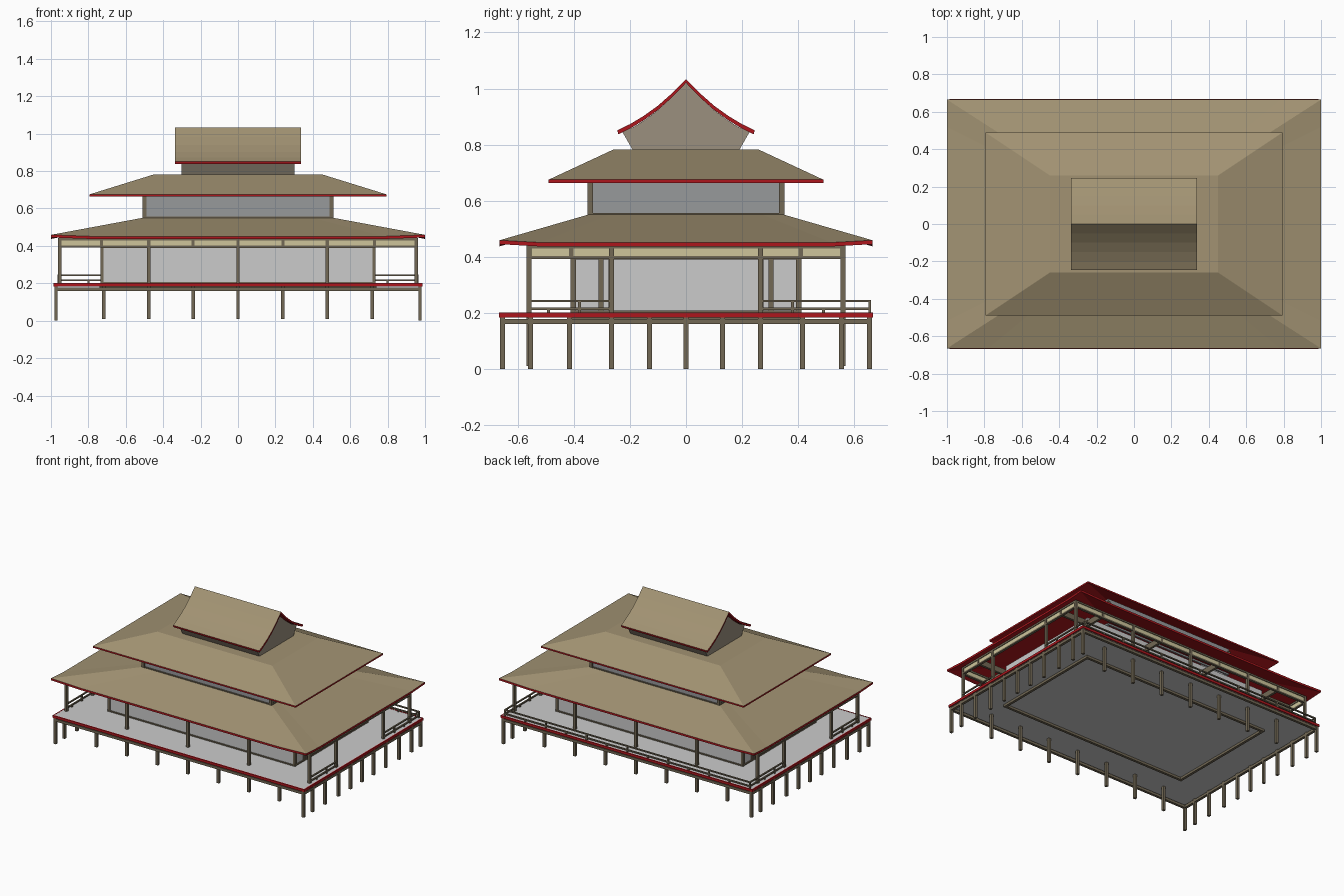
import bpy, bmesh

if "Cube" in bpy.data.objects:
    bpy.data.objects.remove(bpy.data.objects["Cube"])


def material(name, rgb):
    m = bpy.data.materials.new(name)
    m.diffuse_color = (*rgb, 1)
    m.use_nodes = True
    m.node_tree.nodes["Principled BSDF"].inputs["Base Color"].default_value = m.diffuse_color
    return m


ROOF = material("roof_brown", (0.36, 0.29, 0.17))
RED = material("red_trim", (0.42, 0.008, 0.012))
WOOD = material("wood", (0.17, 0.14, 0.09))
CREAM = material("cream", (0.62, 0.56, 0.33))
DARK = material("dark_plaster", (0.31, 0.32, 0.33))
GABLE = material("gable_brown", (0.33, 0.28, 0.21))


def finish(name, bm, mats):
    bmesh.ops.recalc_face_normals(bm, faces=bm.faces)
    me = bpy.data.meshes.new(name)
    bm.to_mesh(me)
    bm.free()
    ob = bpy.data.objects.new(name, me)
    bpy.context.collection.objects.link(ob)
    for m in mats:
        me.materials.append(m)
    return ob


def boxes(name, spans, mat=None):
    """One object made of boxes given as (x0, x1, y0, y1, z0, z1)."""
    bm = bmesh.new()
    for x0, x1, y0, y1, z0, z1 in spans:
        for v in bmesh.ops.create_cube(bm, size=1)["verts"]:
            v.co = (x0 + (v.co.x + 0.5) * (x1 - x0),
                    y0 + (v.co.y + 0.5) * (y1 - y0),
                    z0 + (v.co.z + 0.5) * (z1 - z0))
    return finish(name, bm, [mat] if mat else [])


def post(x, y, z0, z1, w=0.018):
    return (x - w / 2, x + w / 2, y - w / 2, y + w / 2, z0, z1)


def frame(x, y, z0, z1, w):
    """Rectangular loop of four bars with outer half-sizes x and y."""
    return [(-x, x, s * y - (w if s > 0 else 0), s * y + (w if s < 0 else 0), z0, z1)
            for s in (-1, 1)] + \
           [(s * x - (w if s > 0 else 0), s * x + (w if s < 0 else 0), -y + w, y - w, z0, z1)
            for s in (-1, 1)]


def hip_roof(name, eave, top, z0, z1, thick, lift=0, cap=True):
    """Sloped shell: brown above, red fascia and underside, lifted corners."""
    bm = bmesh.new()
    f = 0.78
    unit = [(-1, -1), (-f, -1), (f, -1), (1, -1), (1, -f), (1, f),
            (1, 1), (f, 1), (-f, 1), (-1, 1), (-1, f), (-1, -f)]

    def ring(size, z, up):
        return [bm.verts.new((u * size[0], v * size[1], z + (up if abs(u * v) == 1 else 0)))
                for u, v in unit]
    a, b = ring(eave, z0 + thick, lift), ring(top, z1, 0)
    c, d = ring(eave, z0, lift), ring(top, z1 - thick, 0)
    for lo, hi, mi in ((a, b, 0), (c, a, 1), (c, d, 1), (d, b, 1)):
        for i in range(12):
            j = (i + 1) % 12
            bm.faces.new((lo[i], lo[j], hi[j], hi[i])).material_index = mi
    if cap:
        bm.faces.new(b)
        bm.faces.new(d).material_index = 1
    return finish(name, bm, [ROOF, RED])


def extrude_profile(name, pts, half, mats, red_from=None):
    """Closed (y, z) profile extruded along x."""
    bm = bmesh.new()
    l = [bm.verts.new((-half, y, z)) for y, z in pts]
    r = [bm.verts.new((half, y, z)) for y, z in pts]
    n = len(pts)
    faces = [bm.faces.new((l[i], l[(i + 1) % n], r[(i + 1) % n], r[i])) for i in range(n)]
    ends = [bm.faces.new(l), bm.faces.new(r)]
    if red_from is not None:
        for fc in faces[red_from:] + ends:
            fc.material_index = 1
    return finish(name, bm, mats)


# Deck with red rim and beams beneath
boxes("deck", [(-0.98, 0.98, -0.66, 0.66, 0.184, 0.2)])
boxes("deck_rim", frame(0.987, 0.667, 0.184, 0.201, 0.008), RED)
boxes("deck_beams", frame(0.982, 0.662, 0.16, 0.178, 0.018)
      + frame(0.74, 0.415, 0.168, 0.184, 0.018), WOOD)

# Stilts under the deck
side_y = [-0.655, -0.555, -0.415, -0.265, -0.13, 0, 0.13, 0.265, 0.415, 0.555, 0.655]
stilts = [post(sx * 0.973, y, 0, 0.184) for sx in (-1, 1) for y in side_y]
stilts += [post(i * 0.239, sy * 0.56, 0.01, 0.184) for sy in (-1, 1) for i in range(-3, 4)]
boxes("stilts", stilts, WOOD)

# Veranda pillars with head beam and cream frieze
pillars = [post(i * 0.477, sy * 0.56, 0.2, 0.44) for sy in (-1, 1) for i in range(-2, 3)]
pillars += [post(sx * 0.954, sy * 0.265, 0.2, 0.44) for sx in (-1, 1) for sy in (-1, 1)]
boxes("veranda_pillars", pillars, WOOD)
boxes("veranda_head_beam", frame(0.962, 0.568, 0.392, 0.402, 0.016)
      + frame(0.962, 0.568, 0.43, 0.442, 0.016), WOOD)
boxes("frieze", frame(0.957, 0.563, 0.402, 0.43, 0.006), CREAM)
struts = [(sx * 0.845 - 0.115, sx * 0.845 + 0.115, y - 0.008, y + 0.008, 0.4, 0.44)
          for sx in (-1, 1) for y in (-0.41, 0.41)]
struts += [(x - 0.008, x + 0.008, sy * 0.485 - 0.08, sy * 0.485 + 0.08, 0.4, 0.44)
           for sy in (-1, 1) for x in (-0.73, -0.24, 0.24, 0.73)]
boxes("ceiling_struts", struts, WOOD)

# Railings: full back, back side runs and front side runs
rails, balusters = [], []
for z in (0.215, 0.242):
    rails.append((-0.965, 0.965, 0.65, 0.66, z - 0.004, z + 0.004))
    for sx in (-1, 1):
        for y0, y1 in ((-0.56, -0.265), (0.265, 0.66)):
            rails.append((sx * 0.96 - 0.005, sx * 0.96 + 0.005, y0, y1, z - 0.004, z + 0.004))
for i in range(13):
    balusters.append(post(-0.96 + i * 0.16, 0.655, 0.2, 0.246 if i % 2 == 0 else 0.215, 0.01))
for sx in (-1, 1):
    for y, z in ((-0.49, 0.215), (-0.38, 0.246), (0.38, 0.246), (0.49, 0.215)):
        balusters.append(post(sx * 0.96, y, 0.2, z, 0.01))
boxes("railings", rails, WOOD)
boxes("railing_posts", balusters, WOOD)

# Lower storey walls and framing
boxes("lower_walls", frame(0.727, 0.405, 0.2, 0.47, 0.012))
wall_posts = [post(sx * 0.727, y, 0.2, 0.4) for sx in (-1, 1)
              for y in (-0.402, -0.303, -0.268, 0.268, 0.303, 0.402)]
boxes("lower_wall_frame", wall_posts + frame(0.735, 0.412, 0.2, 0.208, 0.018)
      + frame(0.735, 0.412, 0.39, 0.402, 0.018), WOOD)

# Lower roof
hip_roof("lower_roof", (1.0, 0.665), (0.51, 0.35), 0.437, 0.55, 0.014, 0.008, cap=False)

# Upper storey
boxes("upper_walls", frame(0.503, 0.343, 0.53, 0.72, 0.012), DARK)
boxes("upper_wall_frame", [post(sx * 0.5, sy * 0.341, 0.54, 0.7, 0.02)
                           for sx in (-1, 1) for sy in (-1, 1)]
      + frame(0.51, 0.35, 0.545, 0.556, 0.018), WOOD)
hip_roof("upper_roof", (0.795, 0.49), (0.45, 0.26), 0.664, 0.782, 0.011)

# Top gable house with flared ends, under a curved ridge roof
half = [(-0.245, 0.851), (-0.2, 0.873), (-0.15, 0.903), (-0.1, 0.939), (-0.05, 0.983)]
curve = half + [(0, 1.034)] + [(-y, z) for y, z in reversed(half)]
under = [(y * 0.985, z - 0.014) for y, z in curve]
extrude_profile("ridge_roof", curve + under[::-1], 0.338, [ROOF, RED], red_from=len(curve) - 1)
body = [(-0.19, 0.781)] + [(y * 0.93, z - 0.01 if abs(y) < 0.24 else z - 0.004)
                           for y, z in curve] + [(0.19, 0.781)]
extrude_profile("gable_house", body, 0.302, [GABLE])
